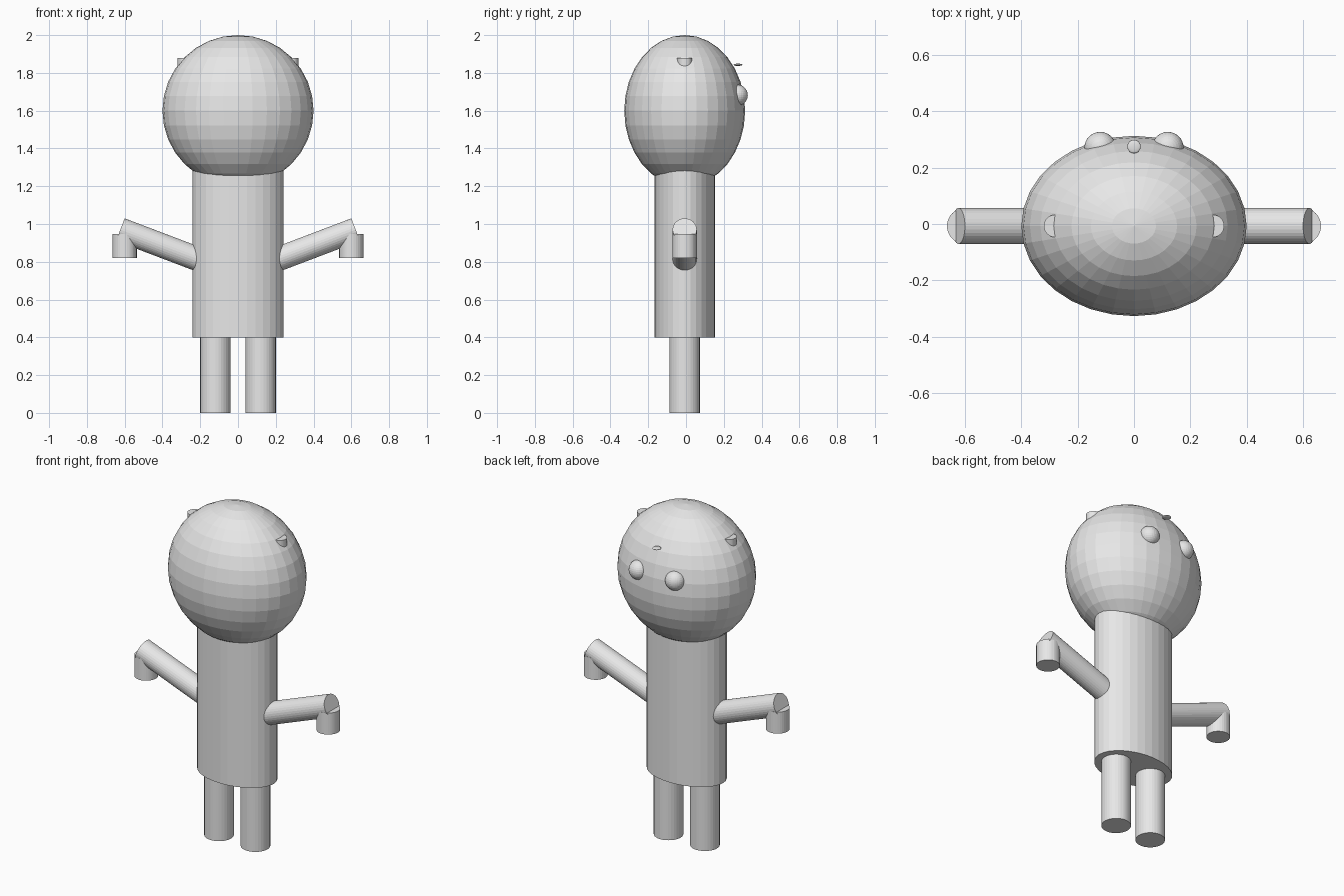
import bpy
from mathutils import Vector

cube = bpy.data.objects.get("Cube")
if cube:
    bpy.data.objects.remove(cube, do_unlink=True)

Y = -0.007  # shared depth of the body axis

grey = bpy.data.materials.new("light_grey")
grey.use_nodes = True
grey.diffuse_color = (0.8, 0.8, 0.8, 1)
grey.node_tree.nodes["Principled BSDF"].inputs["Base Color"].default_value = (0.8, 0.8, 0.8, 1)


def finish(name):
    obj = bpy.context.object
    obj.name = name
    obj.data.name = name
    obj.data.materials.append(grey)
    return obj


def ellipsoid(name, centre, radii):
    bpy.ops.mesh.primitive_uv_sphere_add(segments=32, ring_count=16, radius=1, location=centre)
    obj = finish(name)
    obj.scale = radii
    return obj


def tube(name, start, end, radius, depth_scale=1.0):
    start, end = Vector(start), Vector(end)
    axis = end - start
    bpy.ops.mesh.primitive_cylinder_add(vertices=32, radius=radius, depth=axis.length,
                                        location=(start + end) / 2)
    obj = finish(name)
    obj.rotation_euler = axis.to_track_quat('Z', 'Y').to_euler()
    obj.scale.y = depth_scale
    return obj


# Head and oval torso
ellipsoid("head", (0, Y, 1.6), (0.4, 0.32, 0.4))
tube("torso", (0, Y, 0.4), (0, Y, 1.36), 0.24, 2 / 3)

# Paired parts
for side, s in (("left", 1), ("right", -1)):
    tube(side + "_leg", (s * 0.12, Y, 0), (s * 0.12, Y, 0.42), 0.08)
    tube(side + "_upper_arm", (s * 0.12, Y, 0.779), (s * 0.623, Y, 0.97), 0.064)
    tube(side + "_hand", (s * 0.6, Y, 0.82), (s * 0.6, Y, 0.948), 0.064)
    tube(side + "_ear", (s * 0.28, Y, 1.8), (s * 0.28, Y, 1.88), 0.04)
    ellipsoid(side + "_eye", (s * 0.12, 0.271, 1.682), (0.056, 0.056, 0.056))

# Small flat disc above the eyes
ellipsoid("nose", (0, 0.275, 1.843), (0.024, 0.024, 0.006))
